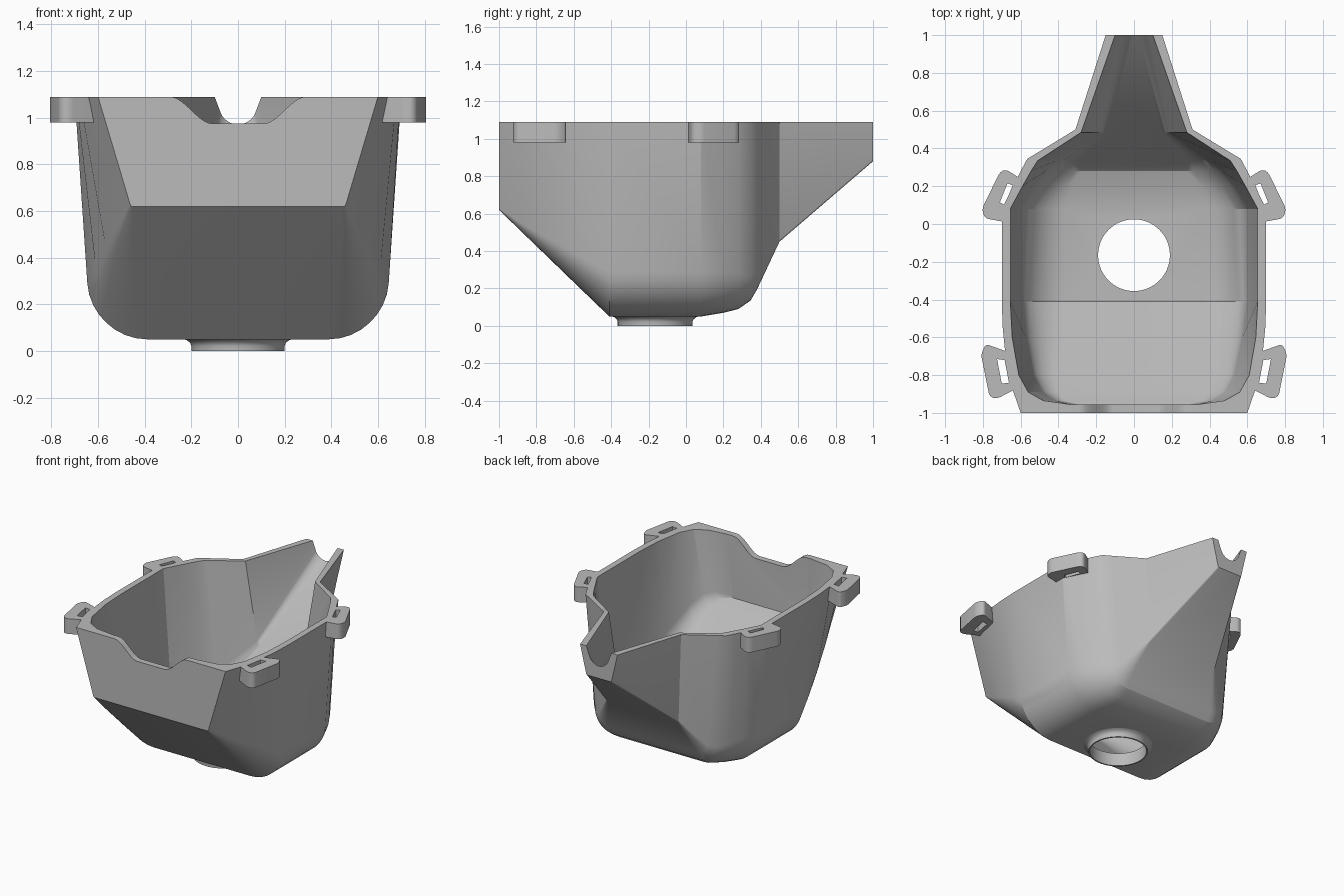
import bpy, bmesh, math
from mathutils import Vector

cube = bpy.data.objects.get("Cube")
if cube:
    bpy.data.objects.remove(cube, do_unlink=True)

TOP = 1.09
ARC = 8

grey = bpy.data.materials.new("light_grey_plastic")
grey.use_nodes = True
COLOUR = (0.5, 0.5, 0.5, 1)
grey.diffuse_color = COLOUR
grey.node_tree.nodes["Principled BSDF"].inputs["Base Color"].default_value = COLOUR


def finish(bm, name):
    bmesh.ops.recalc_face_normals(bm, faces=bm.faces)
    mesh = bpy.data.meshes.new(name)
    bm.to_mesh(mesh)
    bm.free()
    mesh.materials.append(grey)
    obj = bpy.data.objects.new(name, mesh)
    bpy.context.collection.objects.link(obj)
    return obj


def select(obj):
    bpy.ops.object.select_all(action="DESELECT")
    obj.select_set(True)
    bpy.context.view_layer.objects.active = obj


def smooth(obj, degrees=24):
    select(obj)
    bpy.ops.object.shade_smooth_by_angle(angle=math.radians(degrees))


def cut(obj, cutter):
    mod = obj.modifiers.new("cut", "BOOLEAN")
    mod.operation, mod.solver, mod.object = "DIFFERENCE", "EXACT", cutter
    select(obj)
    bpy.ops.object.modifier_apply(modifier=mod.name)
    bpy.data.objects.remove(cutter, do_unlink=True)


def section(y, top_w, low_w, low_z, radius, lid):
    """U-shaped section with rounded lower corners, from right rim to left rim."""
    corner = Vector((low_w, low_z))
    side = (Vector((top_w, TOP)) - corner).normalized()
    a, b = corner + side * radius, corner - Vector((radius, 0))
    ca, cb = a.lerp(corner, 0.55), b.lerp(corner, 0.55)
    half = [Vector((top_w, lid))] if lid > TOP else []
    half.append(Vector((top_w, TOP)))
    for i in range(ARC + 1):
        t = i / ARC
        s = 1 - t
        half.append(a * s**3 + ca * 3 * s * s * t + cb * 3 * s * t * t + b * t**3)
    pts = half + [Vector((-p.x, p.y)) for p in reversed(half)]
    return [(p.x, y, p.y) for p in pts]


def loft(name, stations, lid=TOP):
    bm = bmesh.new()
    rings = [[bm.verts.new(p) for p in section(*s, lid)] for s in stations]
    n = len(rings[0])
    for r, q in zip(rings, rings[1:]):
        for i in range(n):
            j = (i + 1) % n
            bm.faces.new((r[i], r[j], q[j], q[i]))
    bm.faces.new(rings[0])
    bm.faces.new(rings[-1])
    return finish(bm, name)


def prism(name, points, direction, round_edges=0, rounded=()):
    """Extrude a closed outline, rounding the chosen corners."""
    bm = bmesh.new()
    base = [bm.verts.new(p) for p in points]
    face = bm.faces.new(base)
    new = bmesh.ops.extrude_face_region(bm, geom=[face])["geom"]
    moved = [v for v in new if isinstance(v, bmesh.types.BMVert)]
    bmesh.ops.translate(bm, verts=moved, vec=direction)
    if round_edges:
        edges = [e for i in rounded for e in base[i].link_edges
                 if e.other_vert(base[i]) in moved]
        bmesh.ops.bevel(bm, geom=edges, offset=round_edges, segments=4,
                        profile=0.5, affect="EDGES")
    return finish(bm, name)


# Hopper body: y, rim half width, floor half width, floor height, corner radius
bowl = loft("hopper_bowl", [
    (-1, .60, .46, .62, .01), (-.87, .645, .497, .494, .05),
    (-.7, .68, .547, .33, .12), (-.55, .695, .59, .185, .18),
    (-.41, .70, .63, .05, .24), (.08, .70, .63, .05, .24),
    (.2, .64, .58, .07, .22), (.28, .60, .53, .09, .19),
    (.345, .565, .475, .135, .13), (.38, .507, .43, .195, .08),
    (.5, .31, .29, .45, .01), (1, .15, .10, .88, .01)])

# Hollow inside, running out through the spout
cut(bowl, loft("hollow_cutter", [
    (-.955, .34, .31, .64, .02), (-.935, .48, .41, .62, .04),
    (-.89, .56, .47, .575, .07), (-.8, .61, .515, .487, .1),
    (-.6, .645, .555, .285, .17), (-.41, .655, .585, .095, .22),
    (.08, .655, .585, .095, .22), (.2, .59, .52, .115, .2),
    (.28, .545, .45, .14, .17), (.335, .51, .40, .2, .1),
    (.485, .28, .18, .51, .03), (1, .10, .055, .97, .055),
    (1.05, .10, .055, .97, .055)], lid=1.25))

# Scooped notch in the front rim
curve = [(.30, TOP + .1), (.30, TOP)]
for i in range(1, 13):
    t = i / 12
    curve.append((.29 - .18 * t, TOP - .115 * (3 * t * t - 2 * t**3)))
outline = curve + [(-x, z) for x, z in reversed(curve)]
cut(bowl, prism("notch_cutter", [(x, -1.05, z) for x, z in outline], (0, .17, 0)))

# Round outlet through the floor
OUTLET = Vector((0, -.165, 0))
R = .19
circle = [(R * math.cos(k * math.tau / 64), OUTLET.y + R * math.sin(k * math.tau / 64), -.1)
          for k in range(64)]
cut(bowl, prism("outlet_cutter", circle, (0, 0, .4)))
smooth(bowl)

# Flared collar under the outlet
bm = bmesh.new()
collar = [(R, 0), (.2, 0), (.2, .022), (.205, .034), (.218, .046), (.24, .053), (R, .06)]
verts = [bm.verts.new(OUTLET + Vector((r, 0, z))) for r, z in collar]
edges = [bm.edges.new((verts[i - 1], verts[i])) for i in range(len(verts))]
bmesh.ops.spin(bm, geom=verts + edges, cent=OUTLET, axis=(0, 0, 1),
               angle=math.tau, steps=64, use_duplicate=False)
bmesh.ops.remove_doubles(bm, verts=bm.verts, dist=.0005)
smooth(finish(bm, "outlet_collar"), 40)

# Slotted strap lugs at the four corners of the rim
LUGS = {
    "front": ([(.66, -.68), (.785, -.635), (.81, -.69), (.765, -.915), (.725, -.925), (.62, -.87)],
              [(.685, -.72), (.725, -.715), (.70, -.845), (.662, -.84)]),
    "rear": ([(.60, .24), (.68, .29), (.71, .275), (.805, .08), (.79, .03), (.68, .01)],
             [(.642, .205), (.67, .215), (.71, .115), (.685, .10)]),
}
for place, (shape, slot) in LUGS.items():
    for side, sign in (("left", 1), ("right", -1)):
        lug = prism(f"{place}_{side}_lug", [(sign * x, y, .98) for x, y in shape],
                    (0, 0, TOP - .98), .02, (1, 2, 3, 4))
        cut(lug, prism("slot_cutter", [(sign * x, y, .9) for x, y in slot], (0, 0, .3)))
        smooth(lug, 30)
